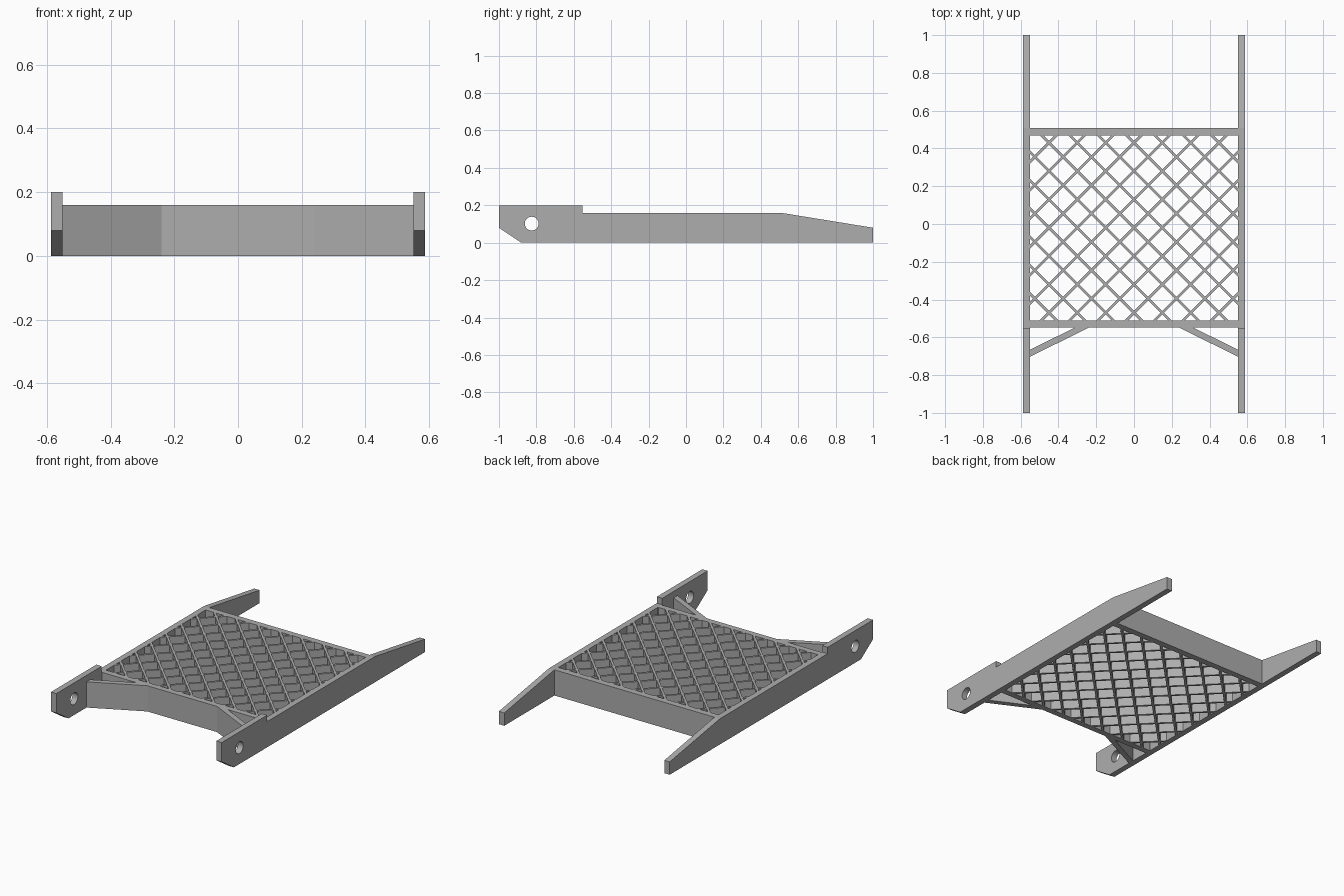
import bpy, bmesh, math
from mathutils import Vector

cube = bpy.data.objects.get("Cube")
if cube:
    bpy.data.objects.remove(cube, do_unlink=True)

grey = bpy.data.materials.new("plain grey")
grey.use_nodes = True
GREY = (0.42, 0.42, 0.42, 1)
grey.diffuse_color = GREY
grey.node_tree.nodes["Principled BSDF"].inputs["Base Color"].default_value = GREY

INNER, OUTER = 0.551, 0.588      # rail faces in x
FRONT, BACK = -0.512, 0.468      # lattice opening in y
HEIGHT = 0.16


def prism(name, outline, offset):
    """Extrude a closed outline of 3D points by an offset vector."""
    bm = bmesh.new()
    face = bm.faces.new([bm.verts.new(p) for p in outline])
    ext = bmesh.ops.extrude_face_region(bm, geom=[face])
    moved = [v for v in ext["geom"] if isinstance(v, bmesh.types.BMVert)]
    bmesh.ops.translate(bm, verts=moved, vec=offset)
    bmesh.ops.recalc_face_normals(bm, faces=bm.faces)
    mesh = bpy.data.meshes.new(name)
    bm.to_mesh(mesh)
    bm.free()
    obj = bpy.data.objects.new(name, mesh)
    bpy.context.collection.objects.link(obj)
    mesh.materials.append(grey)
    return obj


def plan(name, points, z0=0, z1=HEIGHT):
    return prism(name, [(x, y, z0) for x, y in points], (0, 0, z1 - z0))


def box(name, x0, x1, y0, y1):
    return plan(name, [(x0, y0), (x1, y0), (x1, y1), (x0, y1)])


# Side rails with a pivot hole, and braces to the front bar
rail = [(-1, 0.08), (-0.88, 0), (1, 0), (1, 0.08), (0.507, HEIGHT),
        (-0.553, HEIGHT), (-0.553, 0.2), (-1, 0.2)]
hole = [(-0.825 + 0.037 * math.cos(a * math.tau / 32),
         0.102 + 0.037 * math.sin(a * math.tau / 32)) for a in range(32)]
for side, sx in (("left", 1), ("right", -1)):
    body = prism(side + "_rail", [(sx * INNER, y, z) for y, z in rail],
                 (sx * (OUTER - INNER), 0, 0))
    cutter = prism(side + "_hole_cutter", [(sx * 0.5, y, z) for y, z in hole],
                   (sx * 0.2, 0, 0))
    cutter.hide_render = True
    cutter.hide_set(True)
    cut = body.modifiers.new("pivot hole", "BOOLEAN")
    cut.operation = "DIFFERENCE"
    cut.object = cutter
    cut.solver = "EXACT"
    bpy.context.view_layer.objects.active = body
    bpy.ops.object.modifier_apply(modifier=cut.name)
    bpy.data.objects.remove(cutter, do_unlink=True)
    plan(side + "_brace", [(sx * INNER, -0.703), (sx * INNER, -0.666),
                           (sx * 0.315, -0.549), (sx * 0.24, -0.549)])

# Cross bars
box("front_bar", -INNER, INNER, -0.549, FRONT)
box("back_bar", -INNER, INNER, BACK, 0.507)

# Diagonal lattice: slats clipped to the opening between the bars
STEP, HALF = 0.15, 0.007
for label, d in (("rising", 1), ("falling", -1)):
    for i in range(-7, 8):
        c = i * STEP
        bm = bmesh.new()
        along, across = Vector((1, d, 0)).normalized(), Vector((-d, 1, 0)).normalized()
        mid = Vector((c, -0.02, 0))
        quad = [mid + along * a * 2 + across * b * HALF
                for a, b in ((-1, -1), (1, -1), (1, 1), (-1, 1))]
        bm.faces.new([bm.verts.new(p) for p in quad])
        for co, no in (((INNER, 0, 0), (1, 0, 0)), ((-INNER, 0, 0), (-1, 0, 0)),
                       ((0, BACK, 0), (0, 1, 0)), ((0, FRONT, 0), (0, -1, 0))):
            bmesh.ops.bisect_plane(bm, geom=bm.verts[:] + bm.edges[:] + bm.faces[:],
                                   plane_co=co, plane_no=no, clear_outer=True)
        points = [[(l.vert.co.x, l.vert.co.y) for l in f.loops] for f in bm.faces]
        bm.free()
        if points:
            plan(f"{label}_slat", points[0], 0, HEIGHT)
